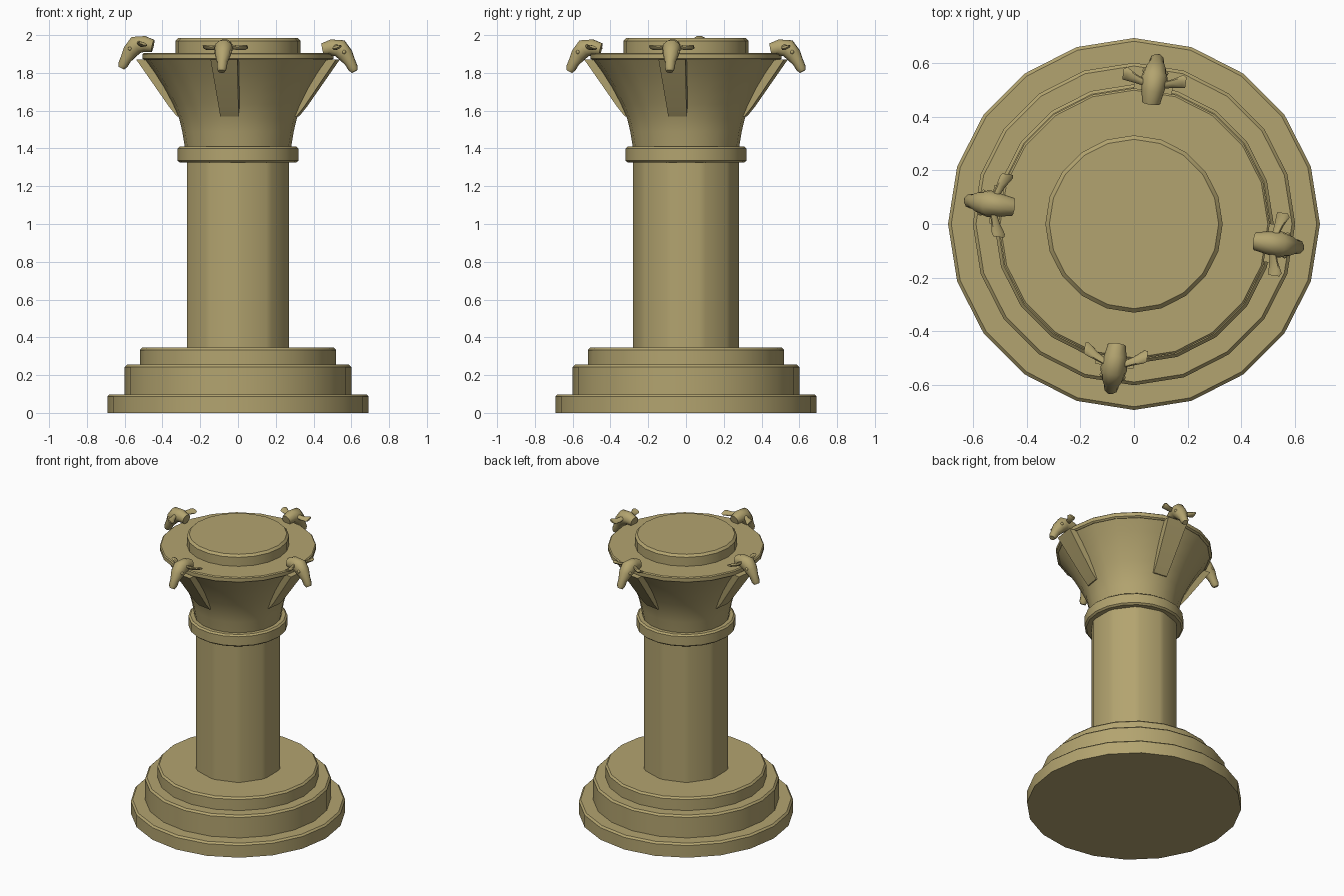
import bpy, bmesh, math
from mathutils import Vector, Matrix

if "Cube" in bpy.data.objects:
    bpy.data.objects.remove(bpy.data.objects["Cube"])

mat = bpy.data.materials.new("sandstone")
mat.diffuse_color = (0.45, 0.37, 0.16, 1)
mat.use_nodes = True
mat.node_tree.nodes["Principled BSDF"].inputs["Base Color"].default_value = mat.diffuse_color


def finish(name, bm, angle=30, matrix=None):
    bmesh.ops.recalc_face_normals(bm, faces=bm.faces)
    me = bpy.data.meshes.new(name)
    bm.to_mesh(me)
    bm.free()
    if matrix:
        me.transform(matrix)
    for p in me.polygons:
        p.use_smooth = True
    me.set_sharp_from_angle(angle=math.radians(angle))
    me.materials.append(mat)
    ob = bpy.data.objects.new(name, me)
    bpy.context.collection.objects.link(ob)
    return ob


def skin(bm, rings):
    """Bridge equal-sized rings of points and cap both ends."""
    vs = [[bm.verts.new(p) for p in ring] for ring in rings]
    n = len(vs[0])
    for a, b in zip(vs, vs[1:]):
        for i in range(n):
            j = (i + 1) % n
            bm.faces.new((a[i], a[j], b[j], b[i]))
    bm.faces.new(vs[0][::-1])
    bm.faces.new(vs[-1])


def ellipse(c, u, v, n=10):
    c, u, v = Vector(c), Vector(u), Vector(v)
    return [c + u * math.cos(2 * math.pi * i / n) + v * math.sin(2 * math.pi * i / n)
            for i in range(n)]


def lathe(name, profile, n=20):
    bm = bmesh.new()
    skin(bm, [ellipse((0, 0, z), (r, 0, 0), (0, r, 0), n) for r, z in profile])
    return finish(name, bm)


def disc(name, r, z0, z1, b=0.012):
    return lathe(name, [(r, z0), (r, z1 - b), (r - b, z1)])


# stepped base
disc("base_lower_step", 0.692, 0, 0.098)
disc("base_middle_step", 0.60, 0.09, 0.255)
disc("base_upper_step", 0.52, 0.25, 0.345)

# ten-sided shaft with softened vertical edges
bm = bmesh.new()
pts = []
for i in range(10):
    a = math.radians(-90 + 36 * i)
    for da in (-3.5, 3.5):
        t = a + math.radians(da)
        r = 0.271 / math.cos(math.radians(18 - abs(da)))
        pts.append((r * math.cos(t), r * math.sin(t)))
skin(bm, [[(x, y, z) for x, y in pts] for z in (0.34, 1.34)])
finish("shaft", bm)

# collar, flared capital, rim and top plate
lathe("collar", [(0.308, 1.325), (0.32, 1.335), (0.32, 1.40), (0.308, 1.41)])
lathe("capital", [(0.28, 1.40), (0.295, 1.49), (0.312, 1.56), (0.345, 1.635),
                  (0.39, 1.72), (0.44, 1.80), (0.492, 1.872)])
lathe("capital_rim", [(0.495, 1.868), (0.505, 1.875), (0.505, 1.90), (0.498, 1.906)])
disc("top_plate", 0.33, 1.90, 1.985, 0.015)

# animal head cross-sections: radius, height, half width, half depth
HEAD = [(0.455, 1.925, 0.034, 0.034), (0.50, 1.935, 0.042, 0.044),
        (0.545, 1.93, 0.050, 0.050), (0.575, 1.895, 0.042, 0.042),
        (0.60, 1.855, 0.028, 0.030), (0.615, 1.825, 0.027, 0.027),
        (0.624, 1.808, 0.018, 0.018)]


def head(name, matrix, ear_r):
    bm = bmesh.new()
    rings = []
    for i, (r, z, w, d) in enumerate(HEAD):
        a, b = HEAD[max(i - 1, 0)], HEAD[min(i + 1, len(HEAD) - 1)]
        t = Vector((b[0] - a[0], 0, b[1] - a[1])).normalized()
        rings.append(ellipse((r, 0, z), (0, w, 0), Vector((-t.z, 0, t.x)) * d))
    skin(bm, rings)
    for s in (-1, 1):
        # paddle-shaped ears
        ear = [(0.525, 0.03, 1.94, 0.012, 0.012), (0.5 * (0.525 + ear_r), 0.07, 1.932, 0.017, 0.012),
               (ear_r, 0.105, 1.935, 0.025, 0.011), (ear_r - 0.003, 0.118, 1.938, 0.020, 0.007)]
        skin(bm, [ellipse((r, s * y, z), (w, 0, 0.3 * w), (0, 0, h), 8) for r, y, z, w, h in ear])
        # eyes
        bmesh.ops.create_uvsphere(bm, u_segments=8, v_segments=6, radius=0.011,
                                  matrix=Matrix.Translation((0.572, s * 0.038, 1.91)))
    finish(name, bm, 50, matrix)


# four brackets, each carrying a head, turned slightly off the axes
SIDE = [(0.27, 1.57, 0.05), (0.32, 1.57, 0.05), (0.362, 1.622, 0.053),
        (0.535, 1.872, 0.072), (0.45, 1.872, 0.072)]
for k, (side, ear_r, lift) in enumerate([("right", 0.545, 0), ("back", 0.55, 0),
                                         ("left", 0.495, 0.018), ("front", 0.485, 0)]):
    rot = Matrix.Rotation(math.radians(90 * k - 8), 4, 'Z')
    bm = bmesh.new()
    skin(bm, [[(r, s * w, z) for r, z, w in SIDE] for s in (-1, 1)])
    finish(side + "_bracket", bm, 20, rot)
    head(side + "_animal_head", rot @ Matrix.Translation((0, 0, lift)), ear_r)
